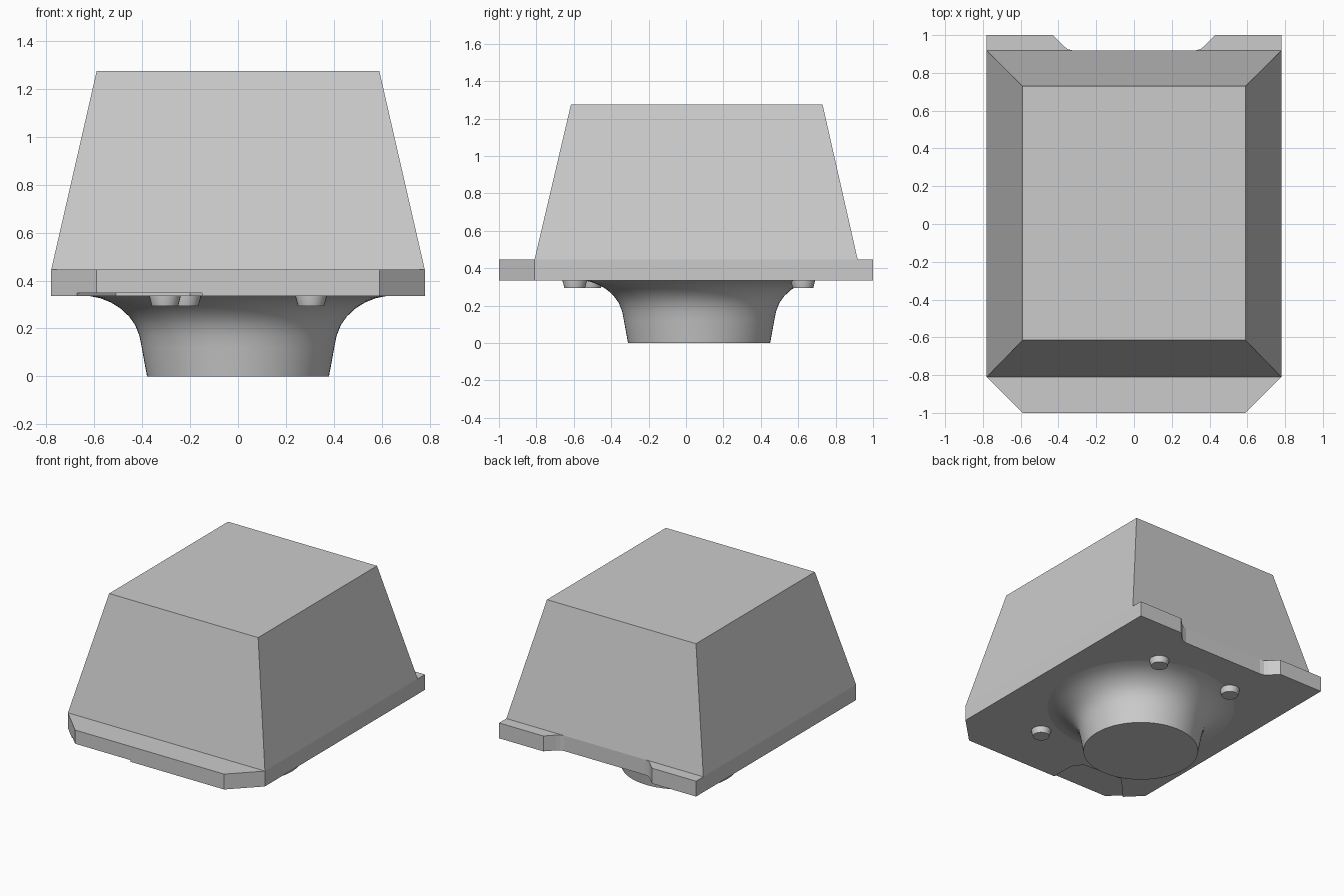
import bpy, bmesh, math

cube = bpy.data.objects.get("Cube")
if cube:
    bpy.data.objects.remove(cube, do_unlink=True)

grey = bpy.data.materials.new("light_grey")
grey.use_nodes = True
colour = (0.6, 0.6, 0.6, 1)
grey.diffuse_color = colour
grey.node_tree.nodes["Principled BSDF"].inputs["Base Color"].default_value = colour

PLATE_LOW, PLATE_TOP, BODY_TOP = 0.335, 0.445, 1.275


def finish(bm, name, smooth=False):
    bmesh.ops.recalc_face_normals(bm, faces=bm.faces)
    mesh = bpy.data.meshes.new(name)
    bm.to_mesh(mesh)
    bm.free()
    mesh.materials.append(grey)
    obj = bpy.data.objects.new(name, mesh)
    bpy.context.collection.objects.link(obj)
    bpy.ops.object.select_all(action="DESELECT")
    obj.select_set(True)
    bpy.context.view_layer.objects.active = obj
    if smooth:
        bpy.ops.object.shade_smooth_by_angle(angle=math.radians(35))
    return obj


def prism(name, outline, low, high):
    bm = bmesh.new()
    face = bm.faces.new([bm.verts.new((x, y, low)) for x, y in outline])
    grown = bmesh.ops.extrude_face_region(bm, geom=[face])["geom"]
    top = [v for v in grown if isinstance(v, bmesh.types.BMVert)]
    bmesh.ops.translate(bm, verts=top, vec=(0, 0, high - low))
    if not face.is_valid or len(bm.faces) == len(outline) + 1:
        bm.verts.ensure_lookup_table()
        bm.faces.new([v for v in bm.verts if v not in top])
    return finish(bm, name)


def lathe(name, centre, profile, sides):
    # Rings from bottom to top, closed at both ends
    bm = bmesh.new()
    rings = []
    for r, z in profile:
        rings.append([bm.verts.new((centre[0] + r * math.cos(i * math.tau / sides),
                                    centre[1] + r * math.sin(i * math.tau / sides), z))
                      for i in range(sides)])
    for a, b in zip(rings, rings[1:]):
        for i in range(sides):
            j = (i + 1) % sides
            bm.faces.new((a[i], a[j], b[j], b[i]))
    bm.faces.new(rings[0])
    bm.faces.new(rings[-1])
    return finish(bm, name, True)


# Base plate: chamfered front corners and a notch in the back edge
half = [(0.59, -1), (0.78, -0.81), (0.78, 1), (0.43, 1), (0.37, 0.94),
        (0.35, 0.925), (0.32, 0.918)]
plate = prism("base_plate", half + [(-x, y) for x, y in reversed(half)],
              PLATE_LOW, PLATE_TOP)

# Shallow recess on the underside at the front corner
cutter = prism("recess_cutter", [(-0.15, -1.1), (-0.15, -0.83), (-0.2, -0.76),
                                 (-0.51, -0.74), (-0.84, -1.1)], 0.25, 0.347)
cutter.hide_render = True
cut = plate.modifiers.new("recess", "BOOLEAN")
cut.operation = "DIFFERENCE"
cut.object = cutter
bpy.context.view_layer.objects.active = plate
bpy.ops.object.modifier_apply(modifier=cut.name)
bpy.data.objects.remove(cutter, do_unlink=True)

# Tapered body
bm = bmesh.new()
loops = []
for hx, front, back, z in [(0.78, -0.81, 0.918, PLATE_TOP),
                           (0.59, -0.615, 0.73, BODY_TOP)]:
    loops.append([bm.verts.new((x, y, z)) for x, y in
                  [(-hx, front), (hx, front), (hx, back), (-hx, back)]])
bottom, top = loops
for i in range(4):
    j = (i + 1) % 4
    bm.faces.new((bottom[i], bottom[j], top[j], top[i]))
bm.faces.new(top)
bm.faces.new(bottom)
finish(bm, "tapered_body")

# Round stem flaring into the plate
lathe("flared_stem", (0, 0.07),
      [(0.38, 0), (0.402, 0.12), (0.412, 0.17), (0.43, 0.215), (0.455, 0.25),
       (0.49, 0.283), (0.53, 0.308), (0.575, 0.326), (0.62, 0.335), (0.62, 0.34)], 64)

# Small locating pegs under the plate
pegs = {"back_left_peg": (0.305, 0.625), "back_right_peg": (-0.305, 0.625),
        "front_left_peg": (0.305, -0.595), "front_right_peg": (-0.305, -0.595),
        "inner_peg": (-0.22, -0.51)}
for name, spot in pegs.items():
    lathe(name, spot, [(0.055, 0.293), (0.066, PLATE_LOW), (0.066, 0.36)], 24)
